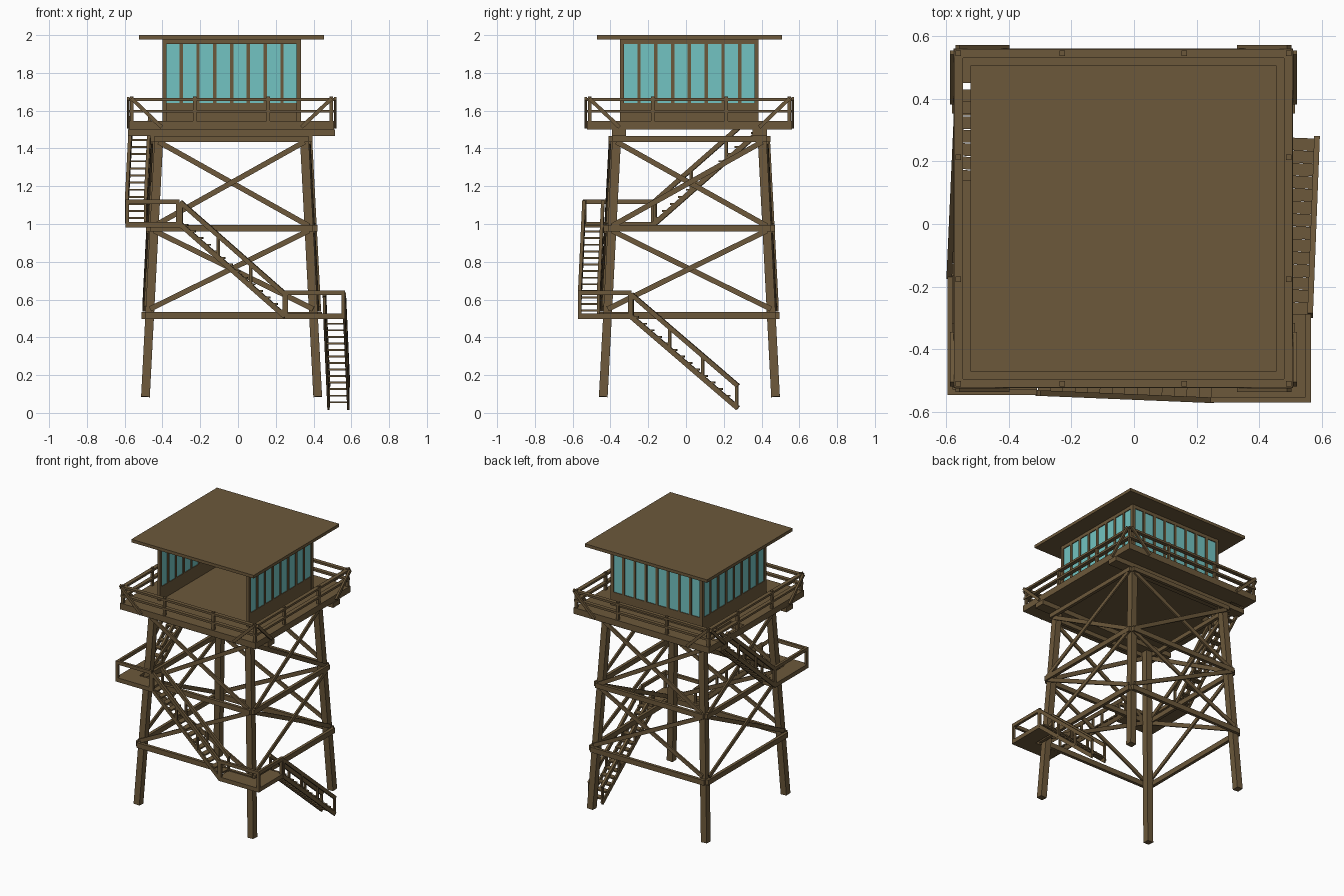
import bpy, bmesh, math
from mathutils import Vector, Matrix

if "Cube" in bpy.data.objects:
    bpy.data.objects.remove(bpy.data.objects["Cube"])

CX, CY = -0.034, 0.018           # tower centre
UP = Vector((0, 0, 1))


def material(name, col):
    m = bpy.data.materials.new(name)
    m.diffuse_color = (*col, 1)
    m.use_nodes = True
    m.node_tree.nodes["Principled BSDF"].inputs["Base Color"].default_value = m.diffuse_color
    return m


WOOD = material("brown_wood", (0.15, 0.098, 0.043))
GLASS = material("teal_glass", (0.17, 0.55, 0.54))


class Part:
    """Collects boxes and beams into one named object."""
    def __init__(self, name, mat=WOOD):
        self.name, self.mat, self.bm = name, mat, bmesh.new()

    def beam(self, p, q, w, h, up=UP):
        p, q = Vector(p), Vector(q)
        d = (q - p).normalized()
        s = d.cross(up).normalized()
        n = s.cross(d)
        m = Matrix((d * (q - p).length, s * w, n * h)).transposed().to_4x4()
        bmesh.ops.create_cube(self.bm, size=1, matrix=Matrix.Translation((p + q) / 2) @ m)

    def box(self, x0, x1, y0, y1, z0, z1):
        self.beam((x0, (y0 + y1) / 2, (z0 + z1) / 2), (x1, (y0 + y1) / 2, (z0 + z1) / 2),
                  y1 - y0, z1 - z0)

    def done(self):
        bmesh.ops.recalc_face_normals(self.bm, faces=self.bm.faces)
        me = bpy.data.meshes.new(self.name)
        self.bm.to_mesh(me)
        self.bm.free()
        me.materials.append(self.mat)
        bpy.context.collection.objects.link(bpy.data.objects.new(self.name, me))


def side(k, u, out, z):
    """Point on side k (0 front, 1 right, 2 back, 3 left): u along, out from centre."""
    v = Matrix.Rotation(k * math.pi / 2, 3, 'Z') @ Vector((u, -out, z))
    return v + Vector((CX, CY, 0))


def half(z):                     # half spacing of the tapering legs
    return 0.456 - 0.072 * (z - 0.085) / 1.385


# legs, ring beams and cross braces
legs, rings, braces = Part("legs"), Part("ring_beams"), Part("cross_braces")
for k in range(4):
    out = side(k, 0, 1, 0) - side(k, 0, 0, 0)
    legs.beam(side(k, half(.085), half(.085), .085), side(k, half(1.47), half(1.47), 1.47),
              .046, .046, out)
    for z, h in ((.516, .037), (.977, .035), (1.45, .03)):
        o, e = half(z) + .033, half(z) + .022
        rings.beam(side(k, -e, o, z), side(k, e, o, z), .022, h)
    for z0, z1 in ((.55, .965), (.99, 1.435)):
        for s in (-1, 1):
            g = .026 + .009 * (s > 0)
            braces.beam(side(k, -s * half(z0), half(z0) + g, z0),
                        side(k, s * half(z1), half(z1) + g, z1), .028, .012, out)
for p in (legs, rings, braces):
    p.done()

# deck with stair opening on the left side, and carrying beams
deck = Part("deck")
x0, x1, y0, y1 = CX - .542, CX + .542, CY - .542, CY + .542
hx0, hx1, hy0, hy1 = -.562, -.455, .14, .45
deck.box(hx1, x1, y0, y1, 1.5, 1.545)
deck.box(x0, hx1, y0, hy0, 1.5, 1.545)
deck.box(x0, hx1, hy1, y1, 1.5, 1.545)
deck.box(x0, hx0, hy0, hy1, 1.5, 1.545)
deck.done()
beams = Part("deck_beams")
for s in (-1, 1):
    yc = CY + s * .373
    beams.box(CX - .548, CX + .548, yc - .038, yc + .038, 1.466, 1.5)
beams.done()

# deck railing with corner braces
rail = Part("deck_railing")
for k in range(4):
    out = side(k, 0, 1, 0) - side(k, 0, 0, 0)
    for z in (1.66, 1.597):
        rail.beam(side(k, -.54, .527, z), side(k, .54, .527, z), .028, .015)
    for u in (-.195, .195, .528):
        rail.beam(side(k, u, .528, 1.54), side(k, u, .528, 1.674), .018, .018, out)
    for s in (-1, 1):
        rail.beam(side(k, s * .53, .548, 1.665), side(k, s * .37, .548, 1.512), .02, .013, out)
rail.done()

# cabin: open front, windowed walls on the other three sides
walls, glass, frames = Part("cabin_walls"), Part("window_panes", GLASS), Part("window_frames")
H = .356
for k in range(4):
    out = side(k, 0, 1, 0) - side(k, 0, 0, 0)
    frames.beam(side(k, H, H, 1.545), side(k, H, H, 1.98), .022, .022, out)
    frames.beam(side(k, -H, H, 1.966), side(k, H, H, 1.966), .018, .024)
    if k == 0:
        continue
    walls.beam(side(k, -H, H, 1.592), side(k, H, H, 1.592), .016, .096)
    glass.beam(side(k, -H, H, 1.797), side(k, H, H, 1.797), .006, .316)
    for i in range(1, 8):
        u = -H + 2 * H * i / 8
        frames.beam(side(k, u, H, 1.64), side(k, u, H, 1.96), .018, .018, out)
for p in (walls, glass, frames):
    p.done()

roof = Part("roof")
roof.box(CX - .489, CX + .489, CY - .489, CY + .489, 1.978, 2.0)
roof.done()


# stair flights: stringers, treads and handrails on both sides
def flight(name, p, q, w=.1, n=14, rail_end=1.0):
    st, hr = Part(name), Part(name + "_handrails")
    p, q = Vector(p), Vector(q)
    d = q - p
    run = Vector((d.x, d.y, 0)).normalized()
    s = run.cross(UP)
    lift = UP * .118
    for e in (-1, 1):
        o = s * e * w / 2
        st.beam(p + o, q + o, .012, .026)
        hr.beam(p + o + lift, p + o + d * rail_end + lift, .018, .024)
        for t in (.01, .33, .64, .99):
            if t <= rail_end:
                b = p + o + d * t
                hr.beam(b, b + lift, .014, .014, run)
    for i in range(n):
        c = p + d * ((i + .5) / n) + UP * .014
        st.beam(c - s * w / 2, c + s * w / 2, .04, .01)
    st.done()
    hr.done()


flight("lower_stairs", (.532, .275, .025), (.51, -.29, .51), .105)
flight("middle_stairs", (.25, -.513, .51), (-.305, -.49, .998))
flight("upper_stairs", (-.54, -.17, .998), (-.513, .43, 1.525), rail_end=.85)


# L-shaped landings wrapping the front corners
def landing(name, xo, xi, xe, yo, yi, ye, z):
    ld = Part(name)
    ld.box(*sorted((xo, xe)), yo, yi, z - .03, z)
    ld.box(*sorted((xo, xi)), yi, ye, z - .03, z)
    sg = 1 if xo > 0 else -1
    rx, ry = xo - sg * .009, yo + .009
    zr = z + .108
    ld.beam((xo, ry, zr), (xe, ry, zr), .018, .024)
    ld.beam((rx, yo, zr), (rx, ye, zr), .018, .024)
    for x, y in ((rx, ry), (xe + sg * .01, ry), (rx, ye - .01)):
        ld.beam((x, y, z - .02), (x, y, zr), .018, .018, Vector((0, 1, 0)))
    ld.done()


landing("lower_landing", .566, .455, .245, -.571, -.46, -.288, .527)
landing("upper_landing", -.596, -.485, -.31, -.546, -.435, -.165, 1.011)
